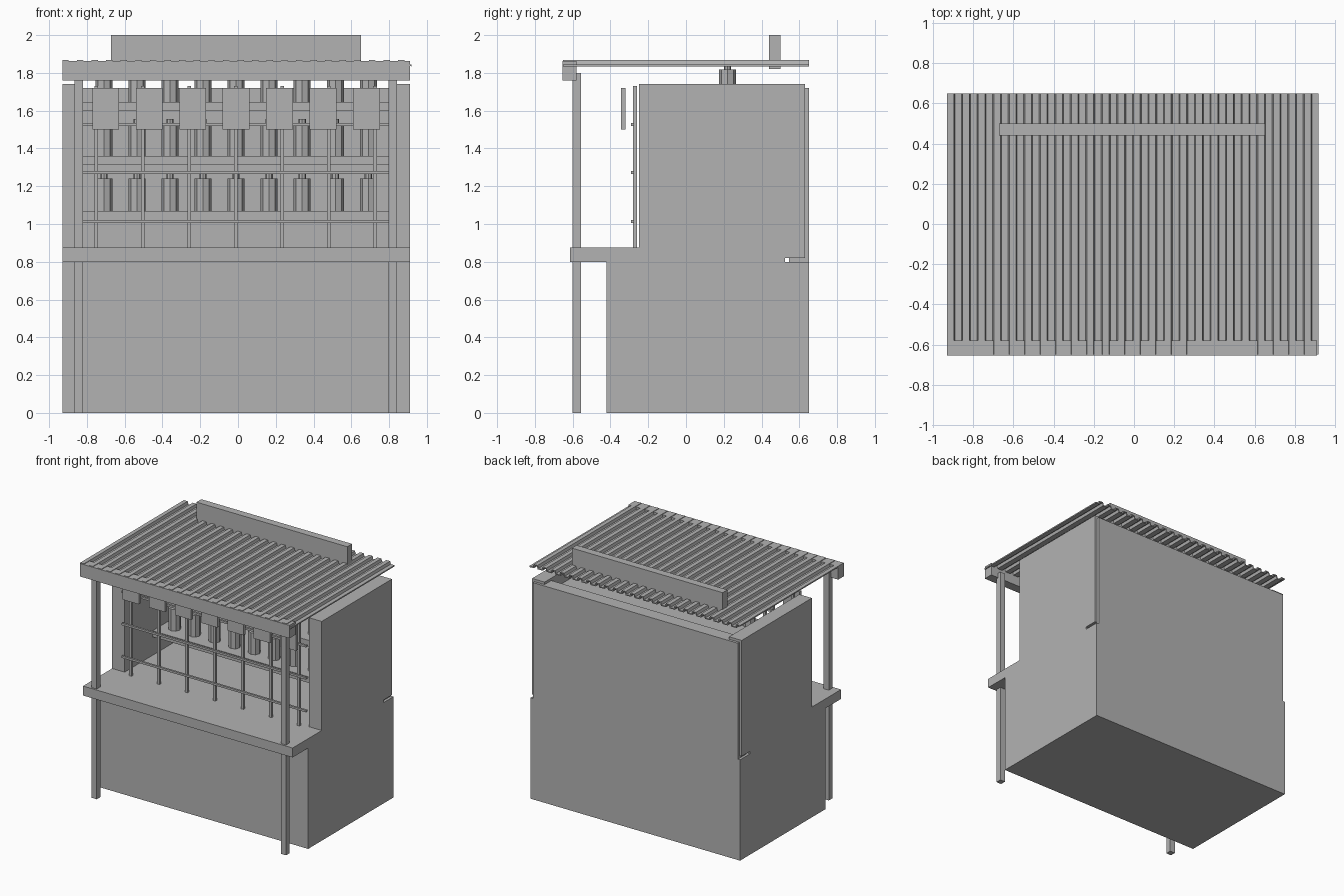
import bpy
import bmesh

cube = bpy.data.objects.get("Cube")
if cube:
    bpy.data.objects.remove(cube, do_unlink=True)

grey = bpy.data.materials.new("plain_grey")
grey.use_nodes = True
grey.diffuse_color = (0.45, 0.45, 0.45, 1)
shader = next(n for n in grey.node_tree.nodes if n.type == 'BSDF_PRINCIPLED')
shader.inputs["Base Color"].default_value = (0.45, 0.45, 0.45, 1)


def finish(name, bm):
    bmesh.ops.recalc_face_normals(bm, faces=bm.faces)
    mesh = bpy.data.meshes.new(name)
    bm.to_mesh(mesh)
    bm.free()
    mesh.materials.append(grey)
    obj = bpy.data.objects.new(name, mesh)
    bpy.context.collection.objects.link(obj)
    return obj


def box(name, x, y, z):
    """Box from (min, max) pairs along each axis."""
    bm = bmesh.new()
    bmesh.ops.create_cube(bm, size=1)
    for v in bm.verts:
        v.co = [lo + (c + 0.5) * (hi - lo) for c, (lo, hi) in zip(v.co, (x, y, z))]
    return finish(name, bm)


def extrude_x(name, profile, x0, x1):
    """Closed (y, z) profile extruded along x."""
    bm = bmesh.new()
    face = bm.faces.new([bm.verts.new((x0, y, z)) for y, z in profile])
    out = bmesh.ops.extrude_face_region(bm, geom=[face])
    for v in out["geom"]:
        if isinstance(v, bmesh.types.BMVert):
            v.co.x = x1
    return finish(name, bm)


def bottle(name, x, y, z):
    """Eight-sided body with a short neck."""
    bm = bmesh.new()
    for radius, low, high in ((0.045, 0, 0.172), (0.019, 0.172, 0.195)):
        made = bmesh.ops.create_cone(bm, cap_ends=True, segments=8, radius1=radius,
                                     radius2=radius, depth=high - low)
        bmesh.ops.translate(bm, verts=made["verts"], vec=(x, y, z + (low + high) / 2))
    return finish(name, bm)


LEFT, RIGHT = 0.91, -0.93

# Cabinet and counter
box("cabinet", (RIGHT, LEFT), (-0.42, 0.65), (0, 0.8))
box("counter", (RIGHT, LEFT), (-0.615, 0.525), (0.8, 0.875))

# Side walls with a slot at the lower rear, and the back panel
wall = [(-0.25, 0.875), (0.525, 0.875), (0.525, 0.82), (0.63, 0.82), (0.63, 1.74), (-0.25, 1.74)]
extrude_x("right_wall", wall, RIGHT, RIGHT + 0.11)
extrude_x("left_wall", wall, LEFT - 0.11, LEFT)
box("back_panel", (RIGHT + 0.02, LEFT - 0.02), (0.545, 0.65), (0.8, 1.72))

# Front posts
for name, x in (("right_post", -0.865), ("left_post", 0.797)):
    box(name, (x, x + 0.045), (-0.6, -0.555), (0, 1.8))

# Shelves with bottles
for row, top in enumerate((1.07, 1.36, 1.645)):
    box(f"shelf_{row}", (-0.82, 0.8), (0.1, 0.545), (top - 0.048, top))
    for i in range(9):
        bottle(f"bottle_{row}_{i}", -0.71 + i * 0.175, 0.22, top)

# Grille of uprights and rails
for i in range(7):
    x = -0.75 + i * 0.246
    box(f"grille_bar_{i}", (x - 0.01, x + 0.01), (-0.28, -0.26), (0.875, 1.73))
for i, z in enumerate((1.012, 1.272, 1.527)):
    box(f"grille_rail_{i}", (-0.82, 0.8), (-0.29, -0.274), (z - 0.008, z + 0.008))

# Hanging boards
for i in range(7):
    x = -0.70 + i * 0.23
    box(f"hanging_board_{i}", (x - 0.071, x + 0.071), (-0.345, -0.32), (1.5, 1.72))

# Corrugated roof sheet
bm = bmesh.new()
pitch, previous = 0.0773, None
for i in range(24):
    start = -0.93 + i * pitch
    for dx, z in ((0, 1.867), (0.033, 1.867), (0.039, 1.845), (0.071, 1.845)):
        edge = [bm.verts.new((start + dx, y, z)) for y in (-0.65, 0.65)]
        if previous:
            bm.faces.new((previous[0], edge[0], edge[1], previous[1]))
        previous = edge
roof = finish("roof_sheet", bm)
if roof.data.polygons[0].normal.z < 0:
    roof.data.flip_normals()
thickness = roof.modifiers.new("thickness", 'SOLIDIFY')
thickness.thickness = 0.01
thickness.offset = -1

# Front roof beam and roof board
box("roof_beam", (RIGHT, LEFT), (-0.655, -0.58), (1.76, 1.863))
box("roof_board", (-0.672, 0.652), (0.44, 0.5), (1.82, 2.0))
